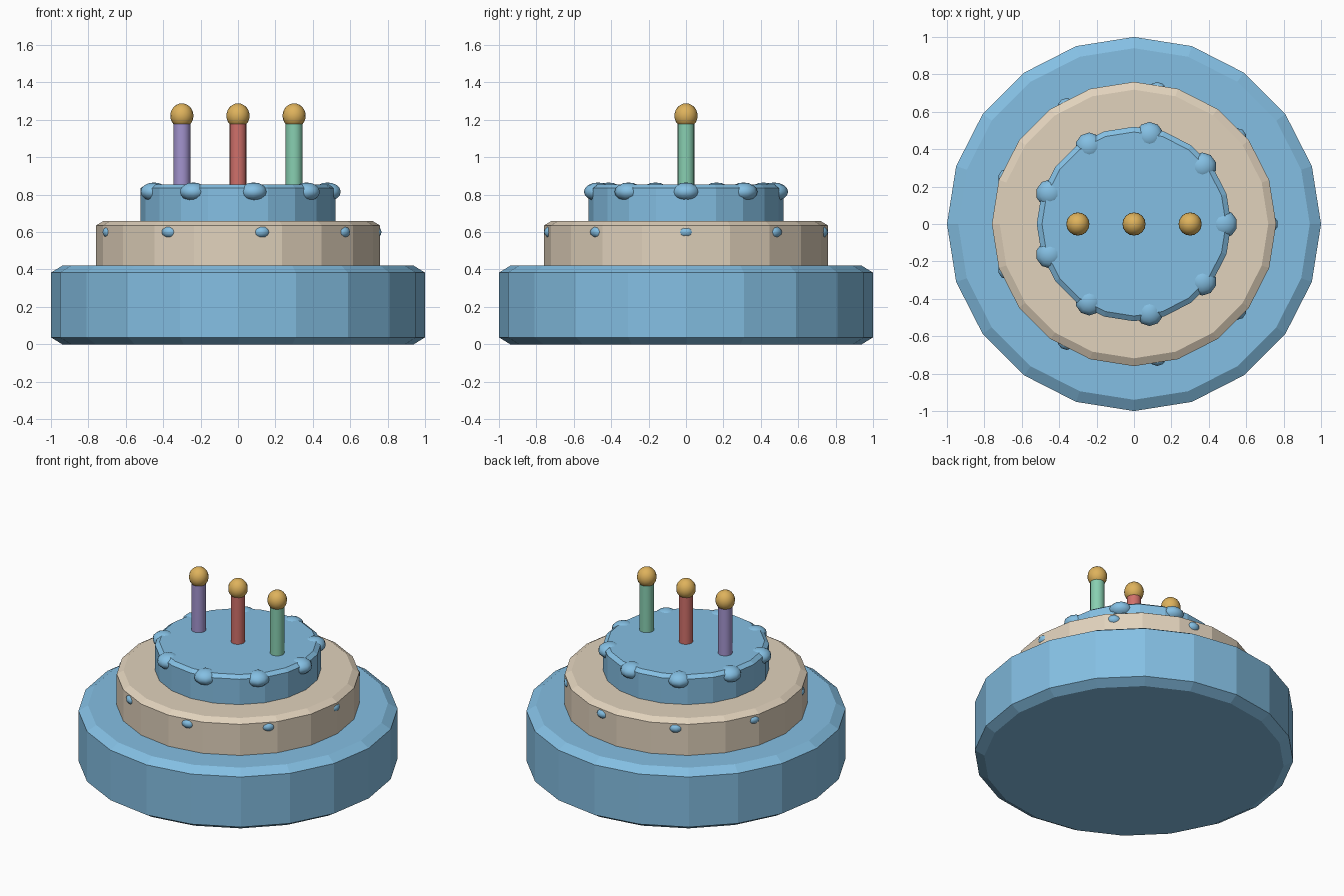
import bpy, bmesh, math

if "Cube" in bpy.data.objects:
    bpy.data.objects.remove(bpy.data.objects["Cube"])


def material(name, rgb):
    m = bpy.data.materials.new(name)
    lin = [(c / 255 / 12.92) if c < 10 else ((c / 255 + 0.055) / 1.055) ** 2.4 for c in rgb]
    m.diffuse_color = (*lin, 1)
    m.use_nodes = True
    m.node_tree.nodes["Principled BSDF"].inputs["Base Color"].default_value = m.diffuse_color
    return m


blue = material("blue icing", (132, 191, 227))
cream = material("cream sponge", (225, 210, 188))
gold = material("gold flame", (222, 178, 92))
purple = material("purple wax", (163, 148, 206))
red = material("red wax", (208, 112, 106))
green = material("green wax", (136, 207, 177))


def finish(name, bm, mat, smooth):
    mesh = bpy.data.meshes.new(name)
    bmesh.ops.recalc_face_normals(bm, faces=bm.faces)
    bm.to_mesh(mesh)
    bm.free()
    mesh.materials.append(mat)
    ob = bpy.data.objects.new(name, mesh)
    bpy.context.collection.objects.link(ob)
    if smooth:
        bpy.ops.object.select_all(action='DESELECT')
        ob.select_set(True)
        bpy.context.view_layer.objects.active = ob
        bpy.ops.object.shade_smooth_by_angle(angle=math.radians(50))
    return ob


def turned(name, profile, sides, mat, x=0, smooth=False):
    """Capped solid from (radius, height) rings."""
    bm = bmesh.new()
    rings = [[bm.verts.new((x + r * math.cos(math.tau * i / sides),
                            r * math.sin(math.tau * i / sides), z))
              for i in range(sides)] for r, z in profile]
    for a, b in zip(rings, rings[1:]):
        for i in range(sides):
            j = (i + 1) % sides
            bm.faces.new((a[i], a[j], b[j], b[i]))
    bm.faces.new(rings[0][::-1])
    bm.faces.new(rings[-1])
    return finish(name, bm, mat, smooth)


def ball(name, loc, size, mat, segments, rings, turn=0):
    bm = bmesh.new()
    bmesh.ops.create_uvsphere(bm, u_segments=segments, v_segments=rings, radius=1)
    bmesh.ops.scale(bm, vec=size, verts=bm.verts)
    ob = finish(name, bm, mat, True)
    ob.location = loc
    ob.rotation_euler.z = turn
    return ob


# Three stacked tiers with chamfered rims
for name, radius, low, high, inset, drop, mat in (
        ("bottom_tier", 1.0, 0.0, 0.42, 0.06, 0.037, blue),
        ("middle_tier", 0.76, 0.38, 0.66, 0.042, 0.025, cream),
        ("top_tier", 0.52, 0.63, 0.855, 0.028, 0.02, blue)):
    turned(name, [(radius - inset, low), (radius, low + drop),
                  (radius, high - drop), (radius - inset, high)], 20, mat)

# Icing dollops on the top rim and small dots around the middle tier
for i in range(9):
    a = math.tau * i / 9
    c, s = math.cos(a), math.sin(a)
    ball(f"icing_dollop_{i + 1}", (0.478 * c, 0.478 * s, 0.815),
         (0.075, 0.075, 0.05), blue, 10, 8)
    ball(f"icing_dot_{i + 1}", (0.72 * c, 0.72 * s, 0.6),
         (0.05, 0.05, 0.036), blue, 10, 8)

# Candles with round flames
for side, x, mat in (("left", -0.3, purple), ("middle", 0, red), ("right", 0.3, green)):
    turned(f"{side}_candle", [(0.045, 0.84), (0.045, 1.18)], 16, mat, x, True)
    ball(f"{side}_flame", (x, 0, 1.222), (0.062, 0.062, 0.066), gold, 16, 12)
